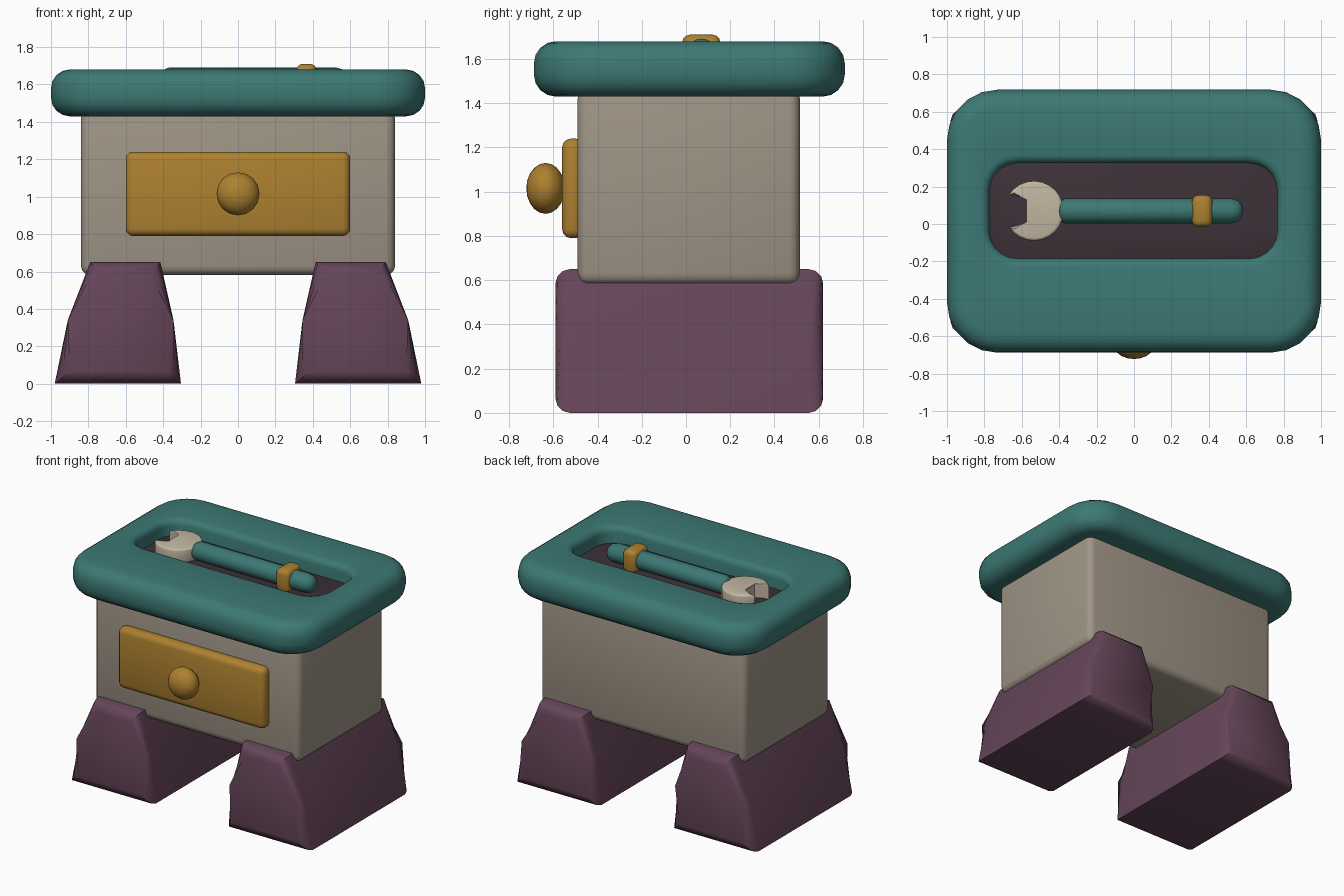
import bpy, bmesh
from math import sin, cos, pi, radians

if "Cube" in bpy.data.objects:
    bpy.data.objects.remove(bpy.data.objects["Cube"])


def material(name, rgb):
    m = bpy.data.materials.new(name)
    m.diffuse_color = (*rgb, 1)
    m.use_nodes = True
    m.node_tree.nodes["Principled BSDF"].inputs["Base Color"].default_value = m.diffuse_color
    return m


TEAL = material("teal", (0.045, 0.19, 0.175))
GOLD = material("gold", (0.42, 0.22, 0.03))
PLUM = material("plum", (0.13, 0.06, 0.10))
STONE = material("stone", (0.35, 0.30, 0.24))
DARK = material("dark", (0.045, 0.03, 0.038))
BONE = material("bone", (0.55, 0.48, 0.37))


def finish(bm, name, mat, angle=40):
    bmesh.ops.recalc_face_normals(bm, faces=bm.faces)
    me = bpy.data.meshes.new(name)
    bm.to_mesh(me)
    bm.free()
    ob = bpy.data.objects.new(name, me)
    bpy.context.collection.objects.link(ob)
    me.materials.append(mat)
    bpy.ops.object.select_all(action='DESELECT')
    ob.select_set(True)
    bpy.context.view_layer.objects.active = ob
    bpy.ops.object.shade_smooth_by_angle(angle=radians(angle))
    return ob


def bevel(bm, edges, width, segments=3):
    bmesh.ops.bevel(bm, geom=edges, offset=width, segments=segments,
                    profile=0.5, affect='EDGES', clamp_overlap=True)


def box(name, lo, hi, width, mat):
    bm = bmesh.new()
    bmesh.ops.create_cube(bm, size=1)
    for v in bm.verts:
        v.co = [a + (b - a) * (c + 0.5) for a, b, c in zip(lo, hi, v.co)]
    bevel(bm, bm.edges[:], width)
    return finish(bm, name, mat)


def prism(name, points, axis, lo, hi, width, mat):
    """Extrude a profile along y or z and round the rims of both end caps."""
    def place(p, t):
        return (p[0], t, p[1]) if axis == 'y' else (p[0], p[1], t)
    bm = bmesh.new()
    rings = [[bm.verts.new(place(p, t)) for p in points] for t in (lo, hi)]
    caps = [bm.faces.new(r) for r in rings]
    n = len(points)
    for i in range(n):
        j = (i + 1) % n
        bm.faces.new((rings[0][i], rings[0][j], rings[1][j], rings[1][i]))
    bevel(bm, [e for f in caps for e in f.edges], width)
    return finish(bm, name, mat)


def rounded_rect(cx, cy, hx, hy, r, segments=5):
    pts = []
    for k, (sx, sy) in enumerate([(1, 1), (-1, 1), (-1, -1), (1, -1)]):
        for i in range(segments + 1):
            a = (k + i / segments) * pi / 2
            pts.append((cx + sx * (hx - r) + r * cos(a),
                        cy + sy * (hy - r) + r * sin(a)))
    return pts


# Cabinet body
box("body", (-0.84, -0.49, 0.58), (0.84, 0.515, 1.47), 0.05, STONE)

# Pair of flared feet
foot = [(0.305, 0), (0.98, 0), (0.91, 0.34), (0.79, 0.65), (0.415, 0.65), (0.345, 0.34)]
for side, s in (("left", -1), ("right", 1)):
    prism(side + "_foot", [(s * x, z) for x, z in foot], 'y', -0.59, 0.62, 0.065, PLUM)

# Drawer front and knob
box("drawer_front", (-0.6, -0.56, 0.79), (0.6, -0.46, 1.24), 0.04, GOLD)
bm = bmesh.new()
bmesh.ops.create_uvsphere(bm, u_segments=16, v_segments=10, radius=1)
for v in bm.verts:
    x, y, z = v.co
    v.co = (0.115 * x, -0.635 - 0.087 * z, 1.015 + 0.115 * y)
finish(bm, "drawer_knob", GOLD)

# Lid: a soft-edged frame with a rounded opening
bottom, top, edge, lip = 1.43, 1.68, 0.1, 0.045
section = []
for i in range(5):
    a = i * pi / 8
    section.append(("outer", edge * (1 - sin(a)), bottom + edge * (1 - cos(a))))
for i in range(5):
    a = i * pi / 8
    section.append(("outer", edge * (1 - cos(a)), top - edge * (1 - sin(a))))
for i in range(4):
    a = i * pi / 6
    section.append(("inner", lip * (1 - sin(a)), top - lip * (1 - cos(a))))
section.append(("inner", 0, bottom))
bm = bmesh.new()
loops = []
for kind, inset, z in section:
    if kind == "outer":
        pts = rounded_rect(0, 0.015, 1 - inset, 0.703 - inset, 0.27 - inset)
    else:
        pts = rounded_rect(-0.003, 0.07, 0.77 + inset, 0.255 + inset, 0.15 + inset)
    loops.append([bm.verts.new((x, y, z)) for x, y in pts])
for k, a in enumerate(loops):
    b = loops[(k + 1) % len(loops)]
    for i in range(len(a)):
        j = (i + 1) % len(a)
        bm.faces.new((a[i], a[j], b[j], b[i]))
finish(bm, "lid_frame", TEAL, 50)

# Dark tray floor inside the opening
prism("tray_floor", rounded_rect(-0.003, 0.07, 0.79, 0.275, 0.17), 'z', 1.45, 1.56, 0.005, DARK)

# Wrench head with an open jaw
head = [(-0.535 + 0.16 * cos(a), 0.07 + 0.16 * sin(a))
        for a in (radians(-148 + 296 * i / 20) for i in range(21))]
head += [(-0.56, 0.143), (-0.56, -0.003)]
prism("wrench_head", head, 'z', 1.56, 1.665, 0.015, BONE)

# Wrench handle with rounded ends
bm = bmesh.new()
rings = []
x0, x1, r = -0.40, 0.58, 0.067
stations = [(x0 + d, q) for d, q in ((0, 0.6), (0.012, 0.87), (0.035, 1))]
stations += [(x1 - d, q) for d, q in ((0.06, 1), (0.025, 0.85), (0.005, 0.55), (0, 0.25))]
for x, q in stations:
    rings.append([bm.verts.new((x, 0.07 + r * q * cos(i * pi / 8),
                                1.625 + r * q * sin(i * pi / 8))) for i in range(16)])
for a, b in zip(rings, rings[1:]):
    for i in range(16):
        j = (i + 1) % 16
        bm.faces.new((a[i], a[j], b[j], b[i]))
bm.faces.new(rings[0])
bm.faces.new(rings[-1])
finish(bm, "wrench_handle", TEAL)

# Band around the handle
box("handle_band", (0.31, -0.017, 1.54), (0.42, 0.155, 1.71), 0.035, GOLD)
